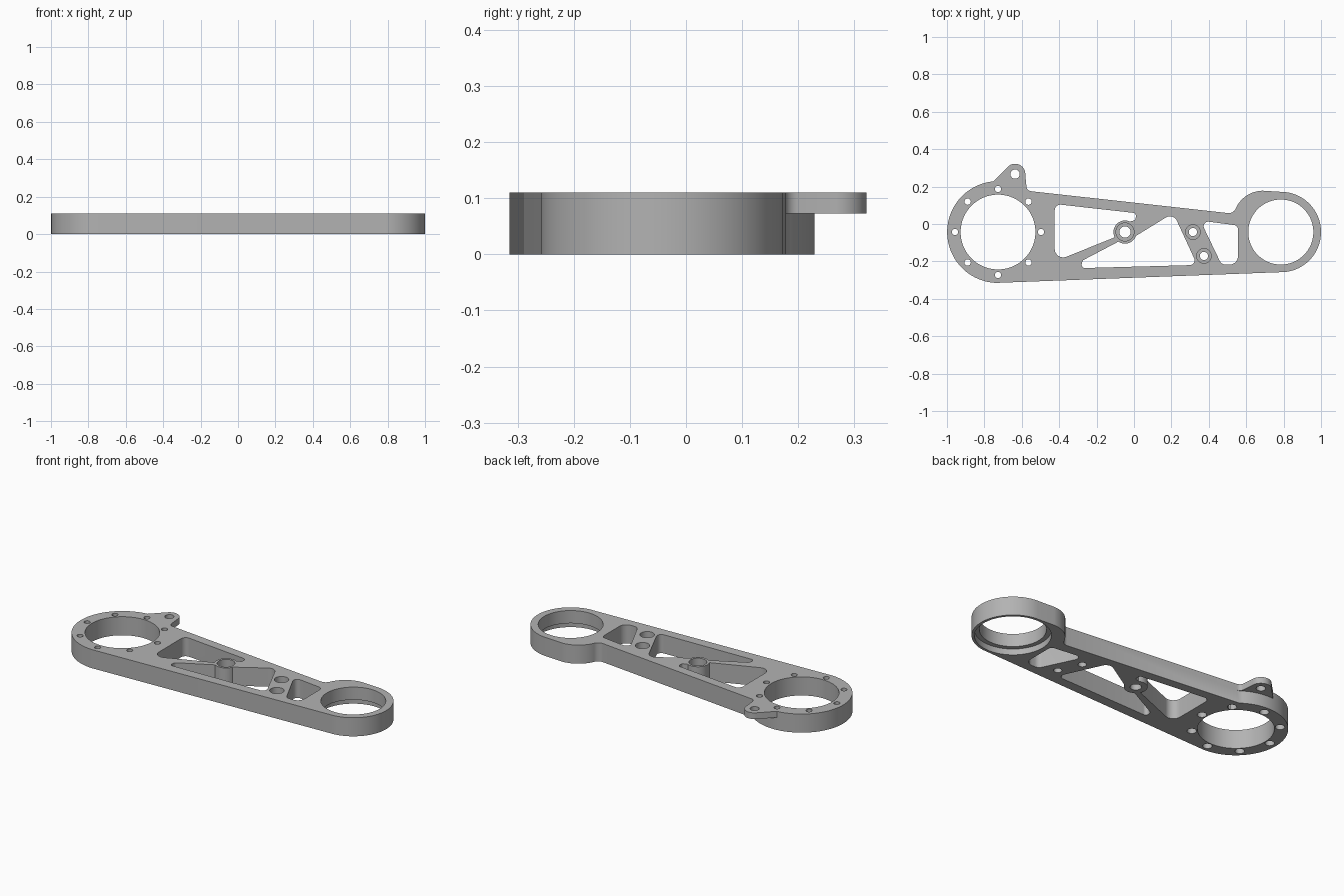
import bpy, bmesh
from math import sin, cos, pi, radians
from mathutils import Vector

cube = bpy.data.objects.get("Cube")
if cube:
    bpy.data.objects.remove(cube, do_unlink=True)

HEIGHT = 0.11
TAB_BASE = 0.073
BIG = Vector((-0.727, -0.043))
SMALL = Vector((0.785, -0.043))
BOSS = Vector((-0.048, -0.043))

metal = bpy.data.materials.new("grey metal")
metal.use_nodes = True
grey = (0.45, 0.45, 0.45, 1)
metal.diffuse_color = grey
metal.node_tree.nodes["Principled BSDF"].inputs["Base Color"].default_value = grey


def arc(centre, radius, start, end, steps=32):
    """Points along an arc, angles in degrees."""
    angles = [radians(start + (end - start) * i / steps) for i in range(steps + 1)]
    return [(centre[0] + radius * cos(a), centre[1] + radius * sin(a)) for a in angles]


def rounded(corners, steps=8):
    """Outline whose corners (x, y, radius) are filleted; no radius keeps a corner."""
    out = []
    for i, corner in enumerate(corners):
        p = Vector(corner[:2])
        if len(corner) < 3:
            out.append(p)
            continue
        r = corner[2]
        a = (Vector(corners[i - 1][:2]) - p).normalized()
        b = (Vector(corners[(i + 1) % len(corners)][:2]) - p).normalized()
        half = a.angle(b) / 2
        centre = p + (a + b).normalized() * (r / sin(half))
        start = p + a * (r * cos(half) / sin(half)) - centre
        turn = (pi - 2 * half) * (1 if a.x * b.y - a.y * b.x < 0 else -1)
        for k in range(steps + 1):
            t = turn * k / steps
            out.append(centre + Vector((start.x * cos(t) - start.y * sin(t),
                                        start.x * sin(t) + start.y * cos(t))))
    return out


def prism(name, outline, low, high):
    bm = bmesh.new()
    face = bm.faces.new([bm.verts.new((p[0], p[1], low)) for p in outline])
    grown = bmesh.ops.extrude_face_region(bm, geom=[face])
    top = [v for v in grown["geom"] if isinstance(v, bmesh.types.BMVert)]
    bmesh.ops.translate(bm, verts=top, vec=(0, 0, high - low))
    bmesh.ops.recalc_face_normals(bm, faces=bm.faces)
    mesh = bpy.data.meshes.new(name)
    bm.to_mesh(mesh)
    bm.free()
    mesh.materials.append(metal)
    obj = bpy.data.objects.new(name, mesh)
    bpy.context.collection.objects.link(obj)
    return obj


def disc(centre, radius, low=-0.1, high=0.3, sides=32):
    return prism("cutter", arc(centre, radius, 0, 360, sides)[:-1], low, high)


def combine(target, tool, operation="DIFFERENCE"):
    """Apply a boolean, then discard the tool."""
    mod = target.modifiers.new("boolean", "BOOLEAN")
    mod.object, mod.operation, mod.solver = tool, operation, "EXACT"
    bpy.context.view_layer.objects.active = target
    bpy.ops.object.modifier_apply(modifier=mod.name)
    bpy.data.objects.remove(tool, do_unlink=True)


# Arm plate: two round ends joined by tapering edges, with a shoulder at the small end
outline = arc(BIG, 0.272, 54, 268, 64)
outline += arc(SMALL, 0.215, -92, 90, 56)
outline += arc((0.69, 0.018), 0.16, 90, 155, 20)
outline += [(0.532, 0.055, 0.04)]
arm = prism("arm_plate", rounded(outline), 0, HEIGHT)

# Thin ear on the big end
ear = arc((-0.636, 0.267), 0.055, -5, 135, 24)
ear += [(-0.757, 0.224), (-0.73, 0.2), (-0.6, 0.16), (-0.52, 0.168), (-0.573, 0.181, 0.025)]
combine(arm, prism("ear", rounded(ear), TAB_BASE, HEIGHT), "UNION")

# Weight-saving pockets, kept clear of the round boss
pockets = [
    [(-0.424, 0.107, 0.03), (-0.424, -0.2, 0.045), (-0.06, -0.054), (-0.03, 0.01),
     (0.008, 0.022, 0.01), (0.012, 0.058, 0.018)],
    [(-0.275, -0.195, 0.018), (-0.285, -0.236, 0.018), (0.338, -0.219, 0.026),
     (0.21, 0.059, 0.04), (0, -0.07), (-0.06, -0.082)],
    [(0.355, 0.018, 0.025), (0.468, -0.217, 0.035), (0.556, -0.217, 0.045),
     (0.556, -0.008, 0.025)],
]
for corners in pockets:
    pocket = prism("pocket", rounded(corners), -0.05, 0.2)
    combine(pocket, disc(BOSS, 0.062))
    combine(arm, pocket)

# Bearing bores, the small one with a wider seat underneath
combine(arm, disc(BIG, 0.2, sides=80))
combine(arm, disc(SMALL, 0.174, sides=80))
combine(arm, disc(SMALL, 0.2, high=0.035, sides=80))

# Ring of bolt holes, counterbored from below
for i in range(8):
    angle = i * pi / 4
    spot = BIG + Vector((cos(angle), sin(angle))) * 0.23
    combine(arm, disc(spot, 0.017, sides=20))
    combine(arm, disc(spot, 0.025, high=0.05, sides=20))

# Ear hole and screw holes counterbored from above
combine(arm, disc((-0.636, 0.267), 0.025, sides=24))
for spot, hole, head in ((BOSS, 0.03, 0.048), ((0.315, -0.043), 0.022, 0.039),
                         ((0.374, -0.171), 0.022, 0.039)):
    combine(arm, disc(spot, hole))
    combine(arm, disc(spot, head, low=0.04))

bpy.ops.object.select_all(action="DESELECT")
arm.select_set(True)
bpy.context.view_layer.objects.active = arm
bpy.ops.object.shade_smooth_by_angle(angle=radians(30))
